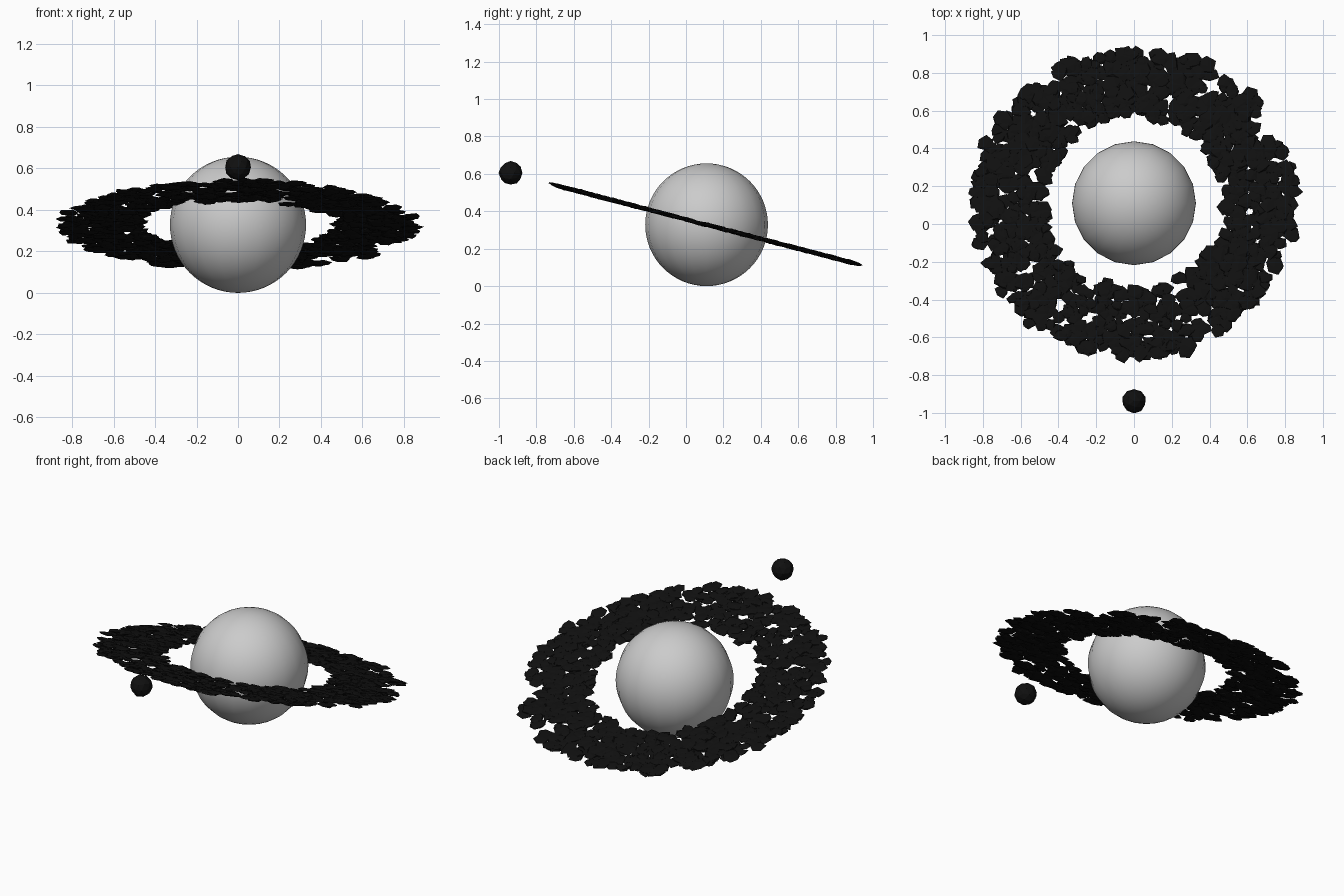
import bpy, bmesh, math, random
from mathutils import Matrix, Vector

if "Cube" in bpy.data.objects:
    bpy.data.objects.remove(bpy.data.objects["Cube"])

random.seed(7)
CENTER = Vector((0, 0.11, 0.328))
TILT = Matrix.Rotation(math.radians(-14.6), 4, 'X')

dark = bpy.data.materials.new("dark_rock")
dark.diffuse_color = (0.005, 0.005, 0.005, 1)
dark.use_nodes = True
dark.node_tree.nodes["Principled BSDF"].inputs["Base Color"].default_value = dark.diffuse_color


def make_object(name, bm, mat=None, smooth=False):
    me = bpy.data.meshes.new(name)
    bm.to_mesh(me)
    bm.free()
    ob = bpy.data.objects.new(name, me)
    bpy.context.collection.objects.link(ob)
    if mat:
        me.materials.append(mat)
    for p in me.polygons:
        p.use_smooth = smooth
    return ob


def add_rock(bm, matrix, detail, jitter):
    """Angular rock: icosphere with its corners pushed in and out."""
    verts = bmesh.ops.create_icosphere(bm, subdivisions=detail, radius=1)["verts"]
    for v in verts:
        v.co = matrix @ (v.co * random.uniform(1 - jitter, 1 + jitter))


# planet
bm = bmesh.new()
bmesh.ops.create_uvsphere(bm, u_segments=20, v_segments=32, radius=0.328,
                          matrix=Matrix.Translation(CENTER))
make_object("planet", bm, smooth=True)

# ring of flattened, overlapping rock shards
bm = bmesh.new()
INNER, OUTER = 0.475, 0.83
for i in range(1230):
    r = math.sqrt(random.uniform(INNER ** 2, OUTER ** 2))
    if i % 40 == 0:                       # a few strays past the outer rim
        r = random.uniform(0.83, 0.855)
    a = random.uniform(0, math.tau)
    s = random.uniform(0.032, 0.05)
    place = (Matrix.Translation(CENTER) @ TILT
             @ Matrix.Translation((r * math.cos(a), r * math.sin(a),
                                   random.uniform(-0.006, 0.006)))
             @ Matrix.Diagonal((s, s * random.uniform(0.8, 1.1), 0.008, 1))
             @ Matrix.Rotation(random.uniform(0, math.tau), 4,
                               Vector((random.uniform(-1, 1),
                                       random.uniform(-1, 1), 1)).normalized()))
    add_rock(bm, place, 1, 0.25)
make_object("rock_ring", bm, dark)

# small moon in front of the ring
bm = bmesh.new()
add_rock(bm, Matrix.Translation((0, -0.937, 0.605)) @ Matrix.Scale(0.063, 4), 2, 0.04)
make_object("moon", bm, dark)
